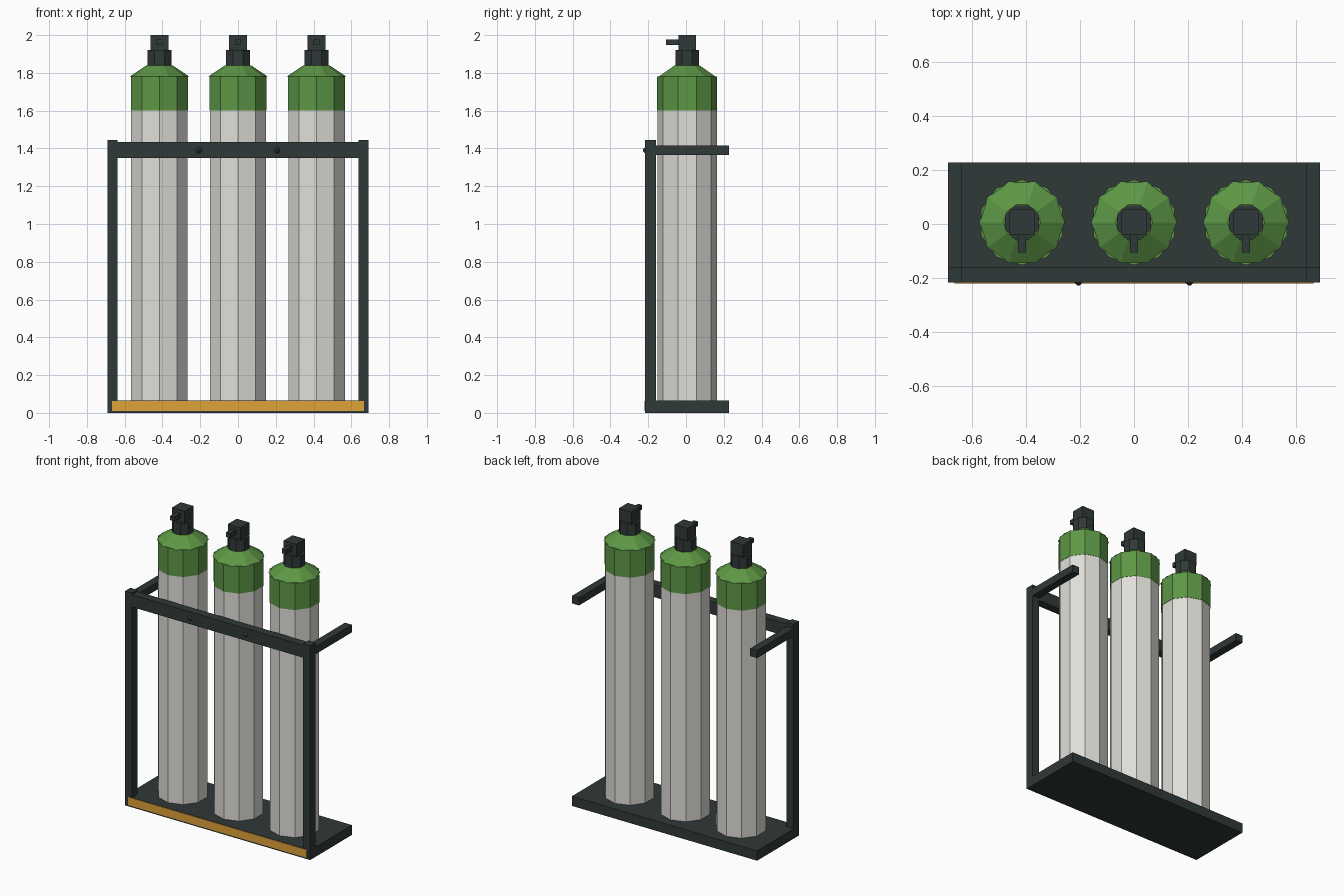
import bpy
import math

cube = bpy.data.objects.get("Cube")
if cube:
    bpy.data.objects.remove(cube, do_unlink=True)


def material(name, rgb):
    m = bpy.data.materials.new(name)
    m.use_nodes = True
    m.diffuse_color = (*rgb, 1)
    m.node_tree.nodes["Principled BSDF"].inputs["Base Color"].default_value = (*rgb, 1)
    return m


DARK = material("dark metal", (0.03, 0.04, 0.04))
GREY = material("pale grey paint", (0.74, 0.73, 0.69))
GREEN = material("green paint", (0.11, 0.31, 0.06))
AMBER = material("amber paint", (0.74, 0.36, 0.042))


def finish(name, mat):
    ob = bpy.context.object
    ob.name = name
    ob.data.materials.append(mat)
    return ob


def box(name, mat, x, y, z):
    """Box spanning the given (low, high) ranges."""
    spans = (x, y, z)
    bpy.ops.mesh.primitive_cube_add(size=1, location=[(a + b) / 2 for a, b in spans])
    ob = finish(name, mat)
    ob.scale = [b - a for a, b in spans]
    bpy.ops.object.transform_apply(location=False, rotation=False, scale=True)
    return ob


def prism(name, mat, sides, r1, r2, x, z0, z1, turn=0.0):
    """Upright faceted cylinder or cone frustum."""
    bpy.ops.mesh.primitive_cone_add(vertices=sides, radius1=r1, radius2=r2, depth=z1 - z0,
                                    location=(x, CENTRE_Y, (z0 + z1) / 2),
                                    rotation=(0, 0, turn))
    return finish(name, mat)


CENTRE_Y = 0.006
FRONT, POST_BACK, BACK = -0.217, -0.16, 0.228
OUT, IN = 0.69, 0.638
BASE_TOP = 0.066

# Rack: base, front rail, posts and rearward arms
box("base_plate", DARK, (-OUT, OUT), (FRONT, BACK), (0, BASE_TOP))
box("base_warning_strip", AMBER, (-0.667, 0.667), (FRONT - 0.004, FRONT + 0.002), (0.01, 0.064))
box("front_rail", DARK, (-IN, IN), (FRONT, POST_BACK), (1.35, 1.433))
for side, s in (("left", 1), ("right", -1)):
    xs = sorted((s * IN, s * OUT))
    box(side + "_post", DARK, xs, (FRONT, POST_BACK), (BASE_TOP, 1.444))
    box(side + "_arm", DARK, xs, (POST_BACK, BACK), (1.365, 1.416))
    # Pointed rail stud
    bpy.ops.mesh.primitive_cone_add(vertices=8, radius1=0.016, radius2=0.005, depth=0.011,
                                    location=(s * 0.207, FRONT - 0.0055, 1.39),
                                    rotation=(math.pi / 2, 0, 0))
    finish(side + "_rail_stud", DARK)

# Gas bottles, each with a green cap and a valve
for label, x in (("right", -0.416), ("middle", 0), ("left", 0.416)):
    prism(label + "_bottle_body", GREY, 10, 0.157, 0.157, x, BASE_TOP, 1.6)
    prism(label + "_bottle_band", GREEN, 10, 0.159, 0.159, x, 1.6, 1.782)
    prism(label + "_bottle_shoulder", GREEN, 10, 0.159, 0.069, x, 1.78, 1.84, math.pi / 10)
    prism(label + "_valve_collar", DARK, 8, 0.068, 0.068, x, 1.835, 1.92, math.pi / 8)
    box(label + "_valve_block", DARK, (x - 0.047, x + 0.047),
        (CENTRE_Y - 0.047, CENTRE_Y + 0.047), (1.915, 2.0))
    box(label + "_valve_outlet", DARK, (x - 0.015, x + 0.015),
        (-0.106, CENTRE_Y - 0.045), (1.948, 1.978))
